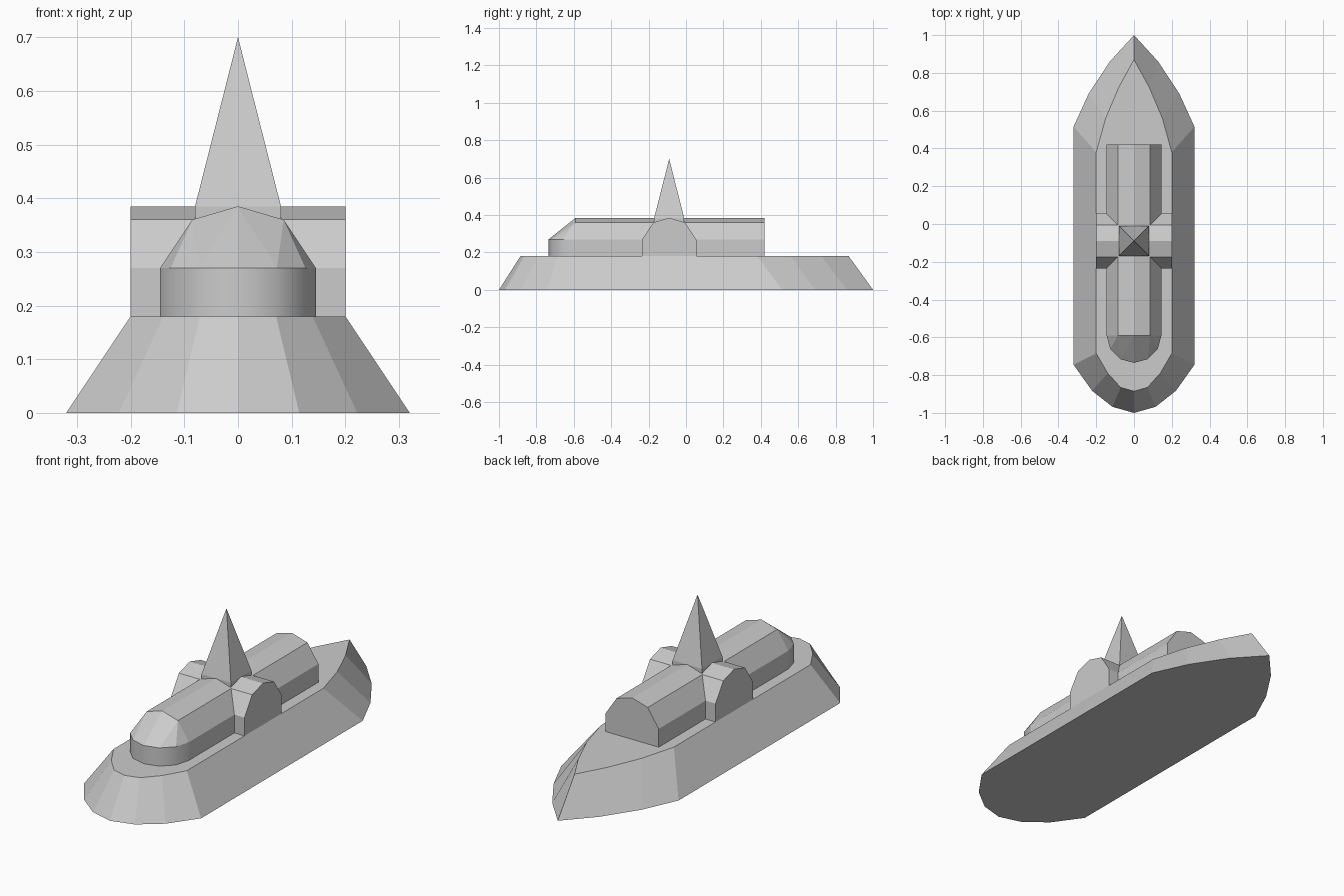
import bpy, bmesh, math

if "Cube" in bpy.data.objects:
    bpy.data.objects.remove(bpy.data.objects["Cube"])


def loft(name, rings):
    """Join equal-length rings of points with side faces and close both ends."""
    bm = bmesh.new()
    loops = [[bm.verts.new(p) for p in ring] for ring in rings]
    n = len(loops[0])
    for a, b in zip(loops, loops[1:]):
        for i in range(n):
            j = (i + 1) % n
            bm.faces.new((a[i], a[j], b[j], b[i]))
    bm.faces.new(loops[0])
    bm.faces.new(loops[-1])
    return finish(name, bm)


def finish(name, bm):
    bmesh.ops.recalc_face_normals(bm, faces=bm.faces)
    mesh = bpy.data.meshes.new(name)
    bm.to_mesh(mesh)
    bm.free()
    obj = bpy.data.objects.new(name, mesh)
    bpy.context.collection.objects.link(obj)
    return obj


def outline(half, z):
    """Mirror a bow-to-stern half outline across x = 0."""
    pts = half + [(-x, y) for x, y in half[-2:0:-1]]
    return [(x, y, z) for x, y in pts]


# Sloping base with pointed back and rounded front
base_low = [(0, 1), (0.128, 0.86), (0.24, 0.69), (0.32, 0.515),
            (0.32, -0.745), (0.222, -0.883), (0.114, -0.968), (0, -1)]
base_high = [(0, 0.87), (0.08, 0.725), (0.15, 0.56), (0.2, 0.38),
             (0.2, -0.685), (0.139, -0.79), (0.071, -0.865), (0, -0.885)]
loft("base", [outline(base_low, 0), outline(base_high, 0.18)])

# Shared cross-section of the two crossing halls
R, EAVE, WALL, RIDGE = 0.145, 0.085, 0.27, 0.385
section = [(R, 0.18), (R, WALL), (EAVE, 0.36), (0, RIDGE),
           (-EAVE, 0.36), (-R, WALL), (-R, 0.18)]
FRONT, BACK, CROSS = -0.59, 0.42, -0.09
loft("long_hall", [[(u, y, z) for u, z in section] for y in (FRONT, BACK)])
loft("cross_hall", [[(x, CROSS + u, z) for u, z in section] for x in (-0.2, 0.2)])

# Rounded front end: curved wall below a faceted half dome
arc = [(R * math.cos(math.radians(a)), FRONT - R * math.sin(math.radians(a)))
       for a in range(0, 181, 30)]
wall = loft("round_end_wall", [[(x, y, z) for x, y in arc] for z in (0.18, WALL)])
bpy.context.view_layer.objects.active = wall
wall.select_set(True)
bpy.ops.object.shade_smooth_by_angle(angle=math.radians(35))
bm = bmesh.new()
for p in [(x, y, WALL) for x, y in arc] + [(u, FRONT, z) for u, z in section[2:5]]:
    bm.verts.new(p)
bmesh.ops.convex_hull(bm, input=bm.verts)
finish("round_end_roof", bm)

# Spire on a short square foot above the crossing
S = 0.08
bm = bmesh.new()
for z in (0.355, RIDGE):
    for sx in (-S, S):
        for sy in (-S, S):
            bm.verts.new((sx, CROSS + sy, z))
bm.verts.new((0, CROSS, 0.7))
bmesh.ops.convex_hull(bm, input=bm.verts)
finish("spire", bm)
